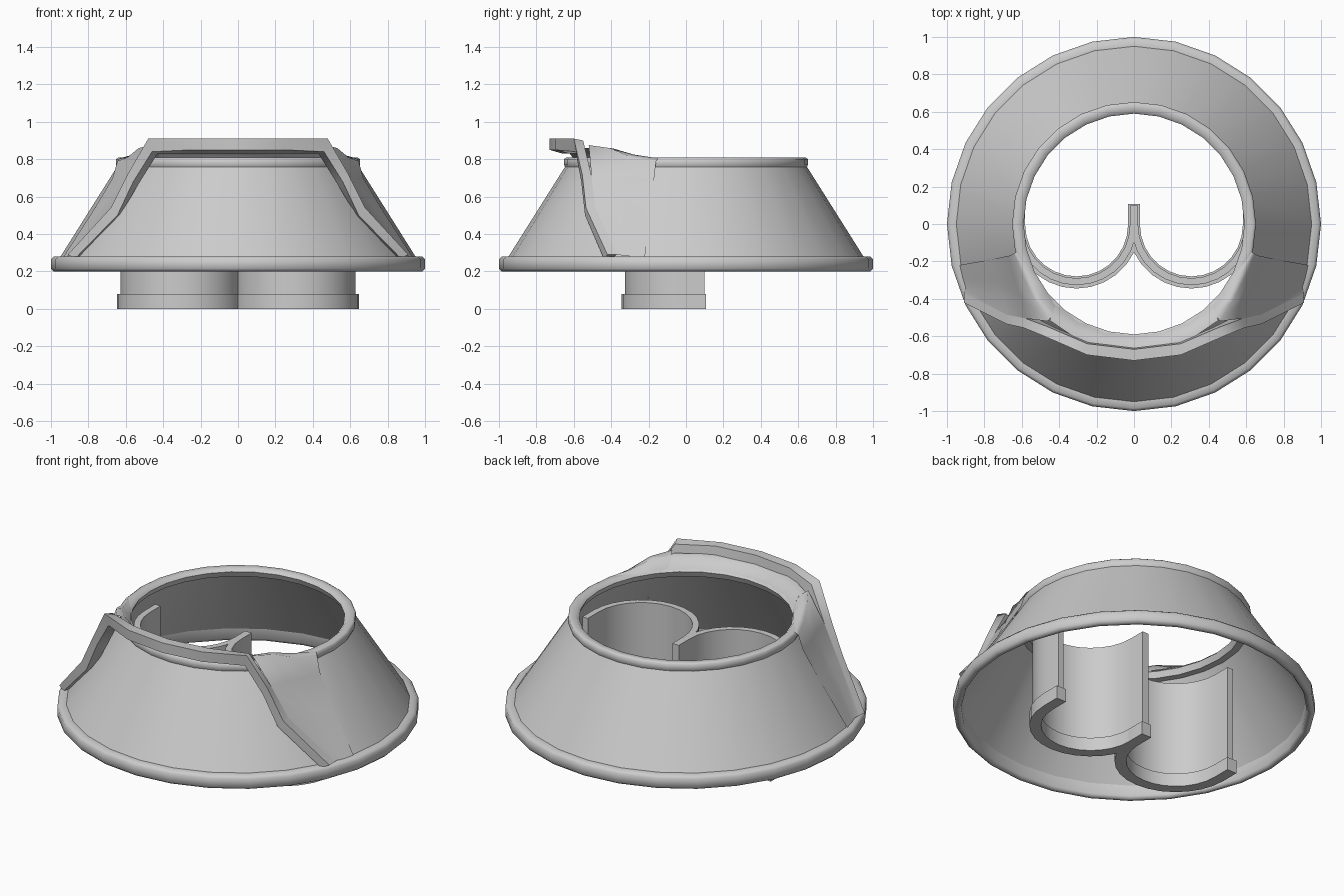
import bpy
import math

if "Cube" in bpy.data.objects:
    bpy.data.objects.remove(bpy.data.objects["Cube"])

SIDES = 28


def make(name, verts, faces, angle=62):
    me = bpy.data.meshes.new(name)
    me.from_pydata(verts, [], faces)
    me.update()
    ob = bpy.data.objects.new(name, me)
    bpy.context.collection.objects.link(ob)
    bpy.ops.object.select_all(action='DESELECT')
    ob.select_set(True)
    bpy.context.view_layer.objects.active = ob
    bpy.ops.object.mode_set(mode='EDIT')
    bpy.ops.mesh.select_all(action='SELECT')
    bpy.ops.mesh.normals_make_consistent(inside=False)
    bpy.ops.object.mode_set(mode='OBJECT')
    bpy.ops.object.shade_smooth_by_angle(angle=math.radians(angle))
    return ob


def lathe(name, profile, closed=True):
    n = len(profile)
    verts = [(r * math.cos(2 * math.pi * i / SIDES), r * math.sin(2 * math.pi * i / SIDES), z)
             for i in range(SIDES) for r, z in profile]
    faces = []
    for i in range(SIDES):
        a, b = i * n, (i + 1) % SIDES * n
        for j in range(n if closed else n - 1):
            k = (j + 1) % n
            faces.append((a + j, b + j, b + k, a + k))
    return make(name, verts, faces)


def sweep(name, rings, angle=62):
    """Solid bar through a list of four-cornered sections."""
    verts = [p for ring in rings for p in ring]
    faces = [(0, 1, 2, 3), tuple(len(verts) - 4 + j for j in range(4))]
    for i in range(len(rings) - 1):
        a = i * 4
        for j in range(4):
            k = (j + 1) % 4
            faces.append((a + j, a + k, a + 4 + k, a + 4 + j))
    return make(name, verts, faces, angle)


def grid(name, rows):
    n = len(rows[0])
    verts = [p for row in rows for p in row]
    faces = [(i * n + j, i * n + j + 1, (i + 1) * n + j + 1, (i + 1) * n + j)
             for i in range(len(rows) - 1) for j in range(n - 1)]
    return make(name, verts, faces, 80)


def flip(p):
    return (-p[0], p[1], p[2])


# Flared skirt with its rounded hem and waistband
lathe("skirt", [(0.955, 0.27), (0.64, 0.77)], closed=False)
lathe("hem", [(0.955, 0.215), (0.965, 0.20), (0.985, 0.20), (1.0, 0.215),
              (1.0, 0.265), (0.985, 0.28), (0.95, 0.28)])
lathe("waistband", [(0.605, 0.755), (0.645, 0.755), (0.652, 0.77), (0.652, 0.80),
                    (0.64, 0.808), (0.605, 0.805), (0.59, 0.79)])

# Raised trim: across the front and down each side
half = [
    [(.25, -.70, .91), (.25, -.70, .85), (.24, -.63, .83), (.25, -.64, .91)],
    [(.48, -.60, .91), (.46, -.59, .84), (.43, -.55, .83), (.46, -.55, .90)],
    [(.59, -.555, .72), (.56, -.56, .68), (.53, -.50, .67), (.58, -.505, .71)],
    [(.68, -.535, .54), (.645, -.54, .50), (.63, -.48, .50), (.68, -.485, .54)],
    [(.91, -.42, .29), (.87, -.44, .27), (.85, -.40, .27), (.91, -.37, .29)],
]
front = [(0, -.73, .91), (0, -.73, .85), (0, -.66, .83), (0, -.67, .91)]
left = [[flip(p) for p in ring] for ring in reversed(half)]
sweep("front_trim", left + [front] + half)


# Collar stepping down from the trim to the inner waistband edge
def arc(r, z, spread):
    return [(r * math.sin(a * spread), -r * math.cos(a * spread), z)
            for a in (-1, -.66, -.33, 0, .33, .66, 1)]


grid("collar", [arc(.685, .86, .72), arc(.64, .855, .74), arc(.60, .80, .78)])

# Side flaps blending from the trim into the skirt
flap = [
    [(.42, -.43, .80), (.47, -.36, .80), (.54, -.26, .80), (.60, -.13, .80)],
    [(.43, -.48, .855), (.50, -.40, .86), (.56, -.28, .825), (.63, -.15, .805)],
    [(.46, -.52, .875), (.53, -.41, .86), (.59, -.29, .81), (.645, -.16, .79)],
    [half[2][3], (.60, -.40, .71), (.635, -.30, .70), (.67, -.17, .70)],
    [half[3][3], (.70, -.39, .54), (.73, -.31, .54), (.765, -.19, .54)],
    [half[4][3], (.90, -.34, .285), (.915, -.29, .28), (.935, -.22, .275)],
]
grid("flap_right", flap)
grid("flap_left", [[flip(p) for p in row] for row in flap])


# Half-tube legs with thicker cuffs, open at the back
def half_tube(name, side, r_in, r_out, z0, z1, y_end):
    cx, cy = side * 0.307, -0.005
    steps = 14
    rings = []
    for i in range(-1, steps + 2):
        a = math.pi + math.pi * min(max(i, 0), steps) / steps
        c, s = math.cos(a), math.sin(a)
        ends = i < 0 or i > steps
        o = (cx + r_out * c, y_end if ends else cy + r_out * s)
        n = (cx + r_in * c, y_end if ends else cy + r_in * s)
        rings.append([(*o, z0), (*o, z1), (*n, z1), (*n, z0)])
    return sweep(name, rings, 40)


for side, label in ((1, "right"), (-1, "left")):
    half_tube("leg_" + label, side, 0.285, 0.322, 0.02, 0.66, 0.10)
    half_tube("cuff_" + label, side, 0.275, 0.34, 0.0, 0.08, 0.108)
